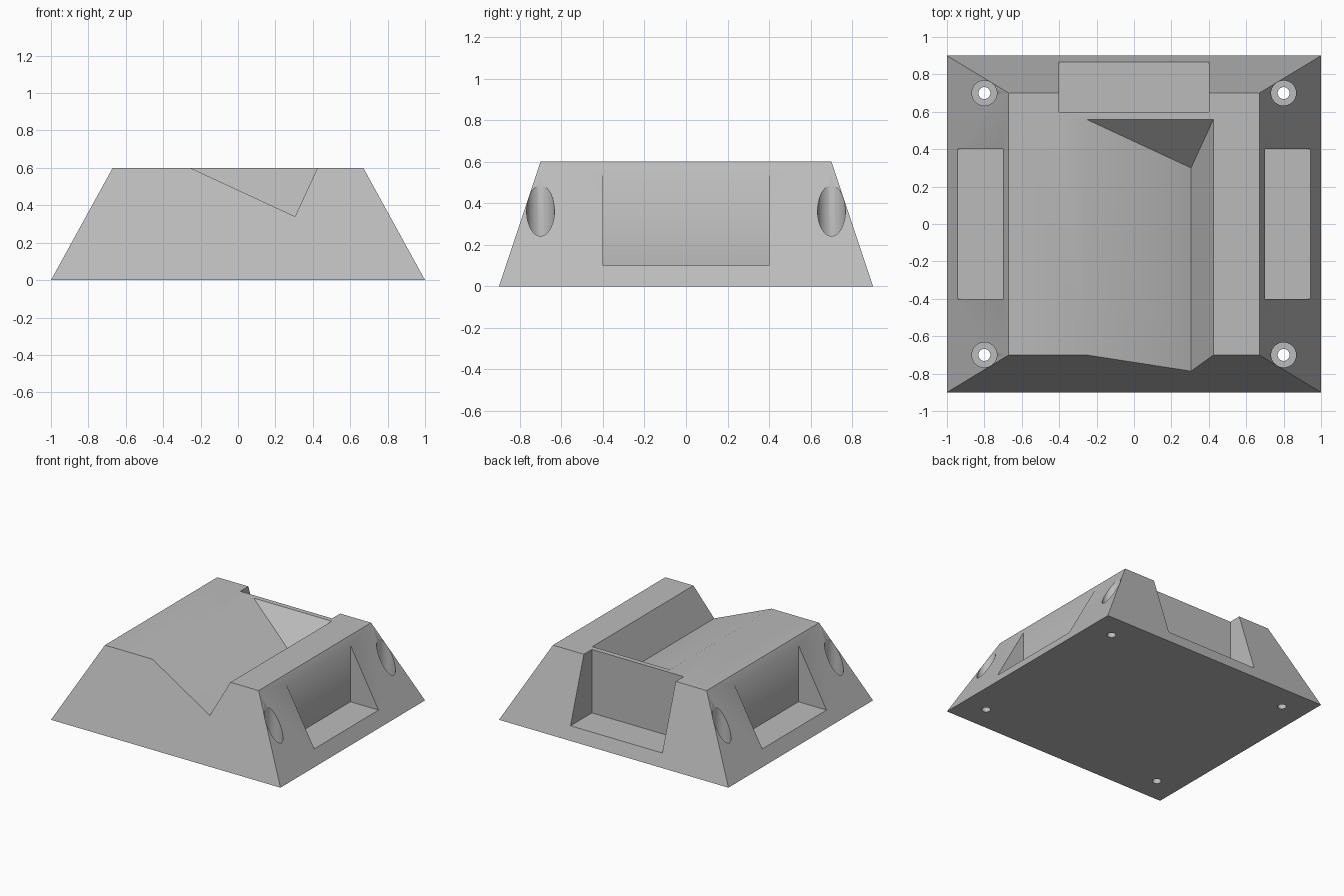
import bpy, bmesh

if "Cube" in bpy.data.objects:
    bpy.data.objects.remove(bpy.data.objects["Cube"], do_unlink=True)

grey = bpy.data.materials.new("plain grey")
grey.use_nodes = True
colour = (0.5, 0.5, 0.5, 1)
grey.diffuse_color = colour
grey.node_tree.nodes["Principled BSDF"].inputs["Base Color"].default_value = colour


def loft(name, ring_a, ring_b):
    """Closed solid between two matching outlines."""
    bm = bmesh.new()
    a = [bm.verts.new(p) for p in ring_a]
    b = [bm.verts.new(p) for p in ring_b]
    bm.faces.new(a)
    bm.faces.new(b)
    for i in range(len(a)):
        j = (i + 1) % len(a)
        bm.faces.new((a[i], a[j], b[j], b[i]))
    bmesh.ops.recalc_face_normals(bm, faces=bm.faces)
    mesh = bpy.data.meshes.new(name)
    bm.to_mesh(mesh)
    bm.free()
    mesh.materials.append(grey)
    obj = bpy.data.objects.new(name, mesh)
    bpy.context.collection.objects.link(obj)
    return obj


def rect(x0, x1, y0, y1, z):
    return [(x0, y0, z), (x1, y0, z), (x1, y1, z), (x0, y1, z)]


def box(name, x0, x1, y0, y1, z0, z1):
    return loft(name, rect(x0, x1, y0, y1, z0), rect(x0, x1, y0, y1, z1))


def cylinder(name, x, y, radius, z0, z1):
    bpy.ops.mesh.primitive_cylinder_add(
        vertices=48, radius=radius, depth=z1 - z0, location=(x, y, (z0 + z1) / 2))
    obj = bpy.context.object
    obj.name = name
    obj.data.materials.append(grey)
    return obj


# Tapered block
TOP = 0.6
body = loft("tapered_block", rect(-1, 1, -0.9, 0.9, 0),
            rect(-0.67, 0.67, -0.7, 0.7, TOP))

# V groove, open at the front, ending in a 45 degree slope
left, low, right = (-0.255, TOP), (0.305, 0.34), (0.425, TOP)


def extend(p, factor=1.4):
    return tuple(l + (q - l) * factor for l, q in zip(low, p))


profile = [extend(left), low, extend(right)]
cutters = [loft("groove_cutter", [(x, -1, z) for x, z in profile],
                [(x, z - 0.04, z) for x, z in profile])]

# Pockets in the sides and the back
cutters += [
    box("left_pocket_cutter", 0.7, 1.1, -0.4, 0.4, 0.1, 0.8),
    box("right_pocket_cutter", -1.1, -0.7, -0.4, 0.4, 0.1, 0.8),
    box("back_pocket_cutter", -0.4, 0.4, 0.6, 1.1, 0.1, 0.8),
]

# Counterbored screw holes in the corners
for x in (-0.8, 0.8):
    for y in (-0.7, 0.7):
        cutters.append(cylinder("counterbore_cutter", x, y, 0.067, 0.1, 0.9))
        cutters.append(cylinder("screw_hole_cutter", x, y, 0.032, -0.1, 0.5))

# Cut the block
bpy.ops.object.select_all(action="DESELECT")
bpy.context.view_layer.objects.active = body
body.select_set(True)
for cutter in cutters:
    cutter.hide_render = True
    mod = body.modifiers.new(cutter.name, "BOOLEAN")
    mod.operation = "DIFFERENCE"
    mod.solver = "EXACT"
    mod.object = cutter
    bpy.ops.object.modifier_apply(modifier=mod.name)
for cutter in cutters:
    bpy.data.objects.remove(cutter, do_unlink=True)

bpy.ops.object.shade_smooth_by_angle()
